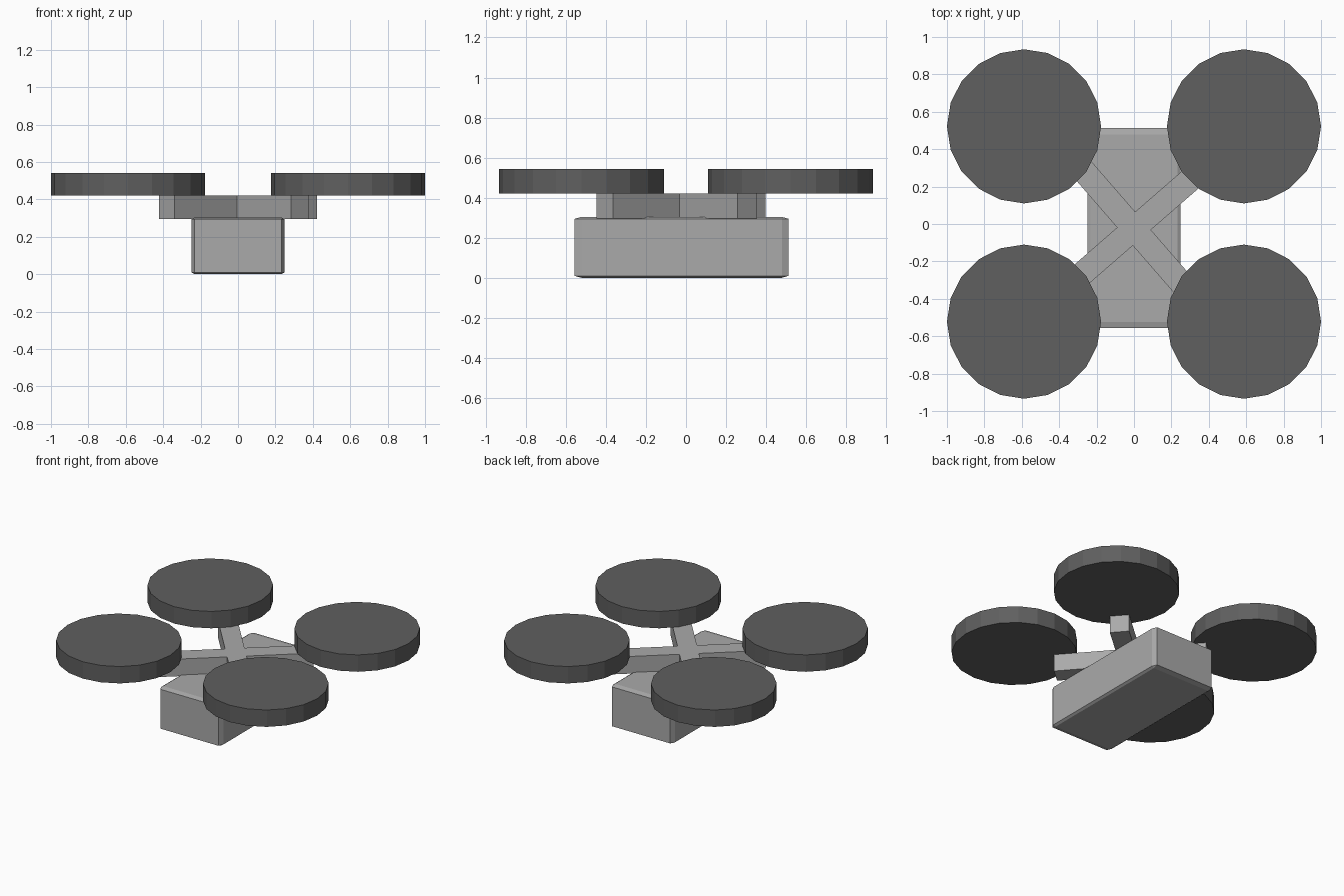
import bpy
import bmesh
from math import radians
from mathutils import Matrix

cube = bpy.data.objects.get("Cube")
if cube:
    bpy.data.objects.remove(cube, do_unlink=True)


def material(name, value):
    mat = bpy.data.materials.new(name)
    mat.use_nodes = True
    colour = (value, value, value, 1)
    mat.diffuse_color = colour
    mat.node_tree.nodes["Principled BSDF"].inputs["Base Color"].default_value = colour
    return mat


def add_object(name, bm, mat):
    mesh = bpy.data.meshes.new(name)
    bm.to_mesh(mesh)
    bm.free()
    mesh.materials.append(mat)
    obj = bpy.data.objects.new(name, mesh)
    bpy.context.collection.objects.link(obj)
    return obj


def box(name, centre, size, mat, angle=0, bevel=0):
    bm = bmesh.new()
    bmesh.ops.create_cube(bm, size=1)
    if bevel:
        # Bevel before scaling, so the chamfer stretches with the box
        bmesh.ops.bevel(bm, geom=bm.edges[:], offset=bevel, segments=1,
                        affect='EDGES', profile=0.5)
    bm.transform(Matrix.Translation(centre)
                 @ Matrix.Rotation(radians(angle), 4, 'Z')
                 @ Matrix.Diagonal((*size, 1)))
    return add_object(name, bm, mat)


def rotor(name, centre, mat):
    bm = bmesh.new()
    bmesh.ops.create_cone(bm, cap_ends=True, segments=20, radius1=0.412,
                          radius2=0.412, depth=0.122,
                          matrix=Matrix.Translation(centre))
    return add_object(name, bm, mat)


light_grey = material("light_grey", 0.4)
dark_grey = material("dark_grey", 0.115)

# Chamfered body
box("body", (0, -0.022, 0.152), (0.496, 1.07, 0.304), light_grey, bevel=0.032)

# Crossed arms
for name, angle in (("arm_front_right_to_back_left", 41),
                    ("arm_front_left_to_back_right", -49)):
    box(name, (0, -0.025, 0.358), (1.01, 0.128, 0.124), light_grey, angle)

# Rotor discs
for side, sx in (("left", 1), ("right", -1)):
    for end, sy in (("front", -1), ("back", 1)):
        rotor(f"rotor_{end}_{side}", (sx * 0.588, sy * 0.522, 0.481), dark_grey)
